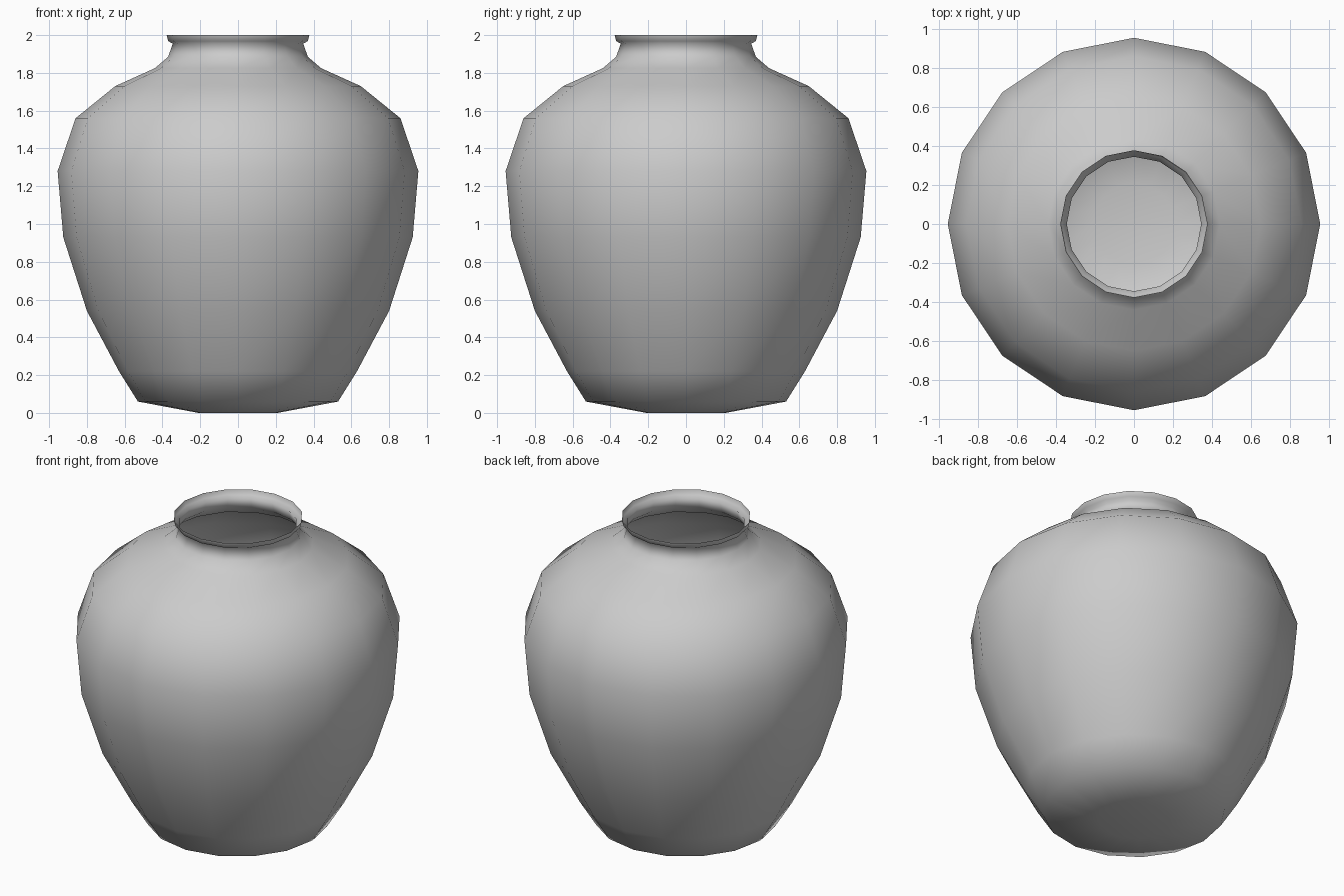
import bpy, bmesh, math

cube = bpy.data.objects.get("Cube")
if cube:
    bpy.data.objects.remove(cube, do_unlink=True)

SIDES = 16

# Radius and height pairs, from the foot up to the lip
PROFILE = [(0.21, 0.0), (0.53, 0.06), (0.63, 0.22), (0.80, 0.54),
           (0.925, 0.93), (0.955, 1.28), (0.86, 1.56), (0.65, 1.73),
           (0.44, 1.825), (0.37, 1.885), (0.345, 1.955),
           (0.37, 1.968), (0.378, 2.0)]


def clay_material():
    mat = bpy.data.materials.new("grey_clay")
    colour = (0.6, 0.6, 0.6, 1)
    mat.use_nodes = True
    mat.diffuse_color = colour
    mat.node_tree.nodes["Principled BSDF"].inputs["Base Color"].default_value = colour
    return mat


def lathe(name, profile, mat):
    bm = bmesh.new()
    rings = []
    for r, z in profile:
        angles = [math.tau * i / SIDES for i in range(SIDES)]
        rings.append([bm.verts.new((r * math.cos(a), r * math.sin(a), z)) for a in angles])
    # Wall, an open thin shell with a flared lip
    for low, high in zip(rings, rings[1:]):
        for i in range(SIDES):
            j = (i + 1) % SIDES
            bm.faces.new((low[i], low[j], high[j], high[i]))
    # Closed foot
    bm.faces.new(rings[0][::-1])
    for face in bm.faces:
        face.smooth = True
    mesh = bpy.data.meshes.new(name)
    bm.to_mesh(mesh)
    bm.free()
    mesh.materials.append(mat)
    obj = bpy.data.objects.new(name, mesh)
    bpy.context.collection.objects.link(obj)
    return obj


lathe("jar_body", PROFILE, clay_material())
